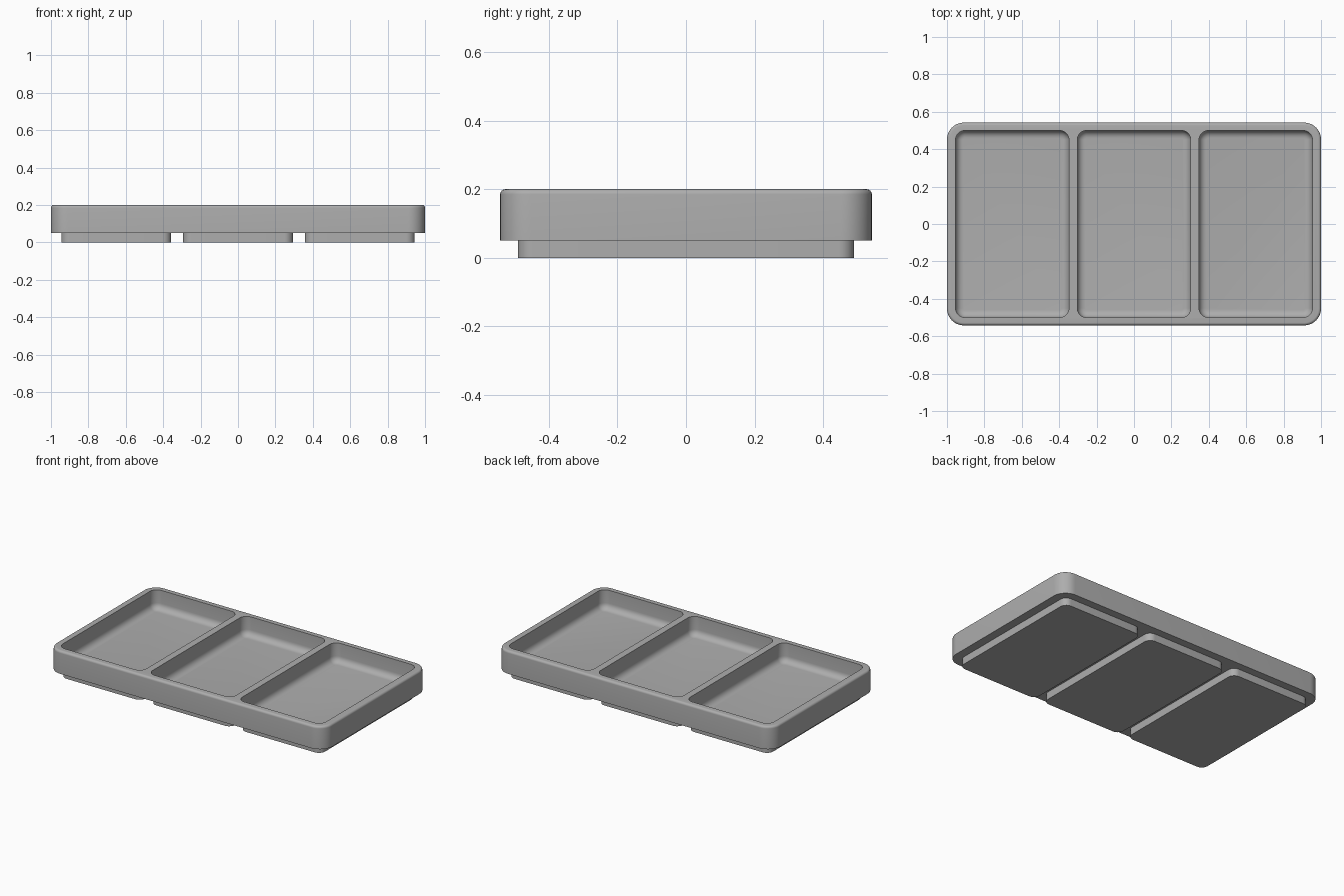
import bpy, bmesh, math

if "Cube" in bpy.data.objects:
    bpy.data.objects.remove(bpy.data.objects["Cube"])

grey = bpy.data.materials.new("grey plastic")
grey.diffuse_color = (0.42, 0.42, 0.42, 1)
grey.use_nodes = True
grey.node_tree.nodes["Principled BSDF"].inputs["Base Color"].default_value = grey.diffuse_color

HALF_X, HALF_Y = 1.0, 0.542
PITCH = 0.651                      # spacing of the three compartments


def ring(bm, cx, hx, hy, r, z, n=10):
    """Rounded rectangle of vertices, counter-clockwise."""
    verts = []
    for k, (sx, sy) in enumerate([(1, 1), (-1, 1), (-1, -1), (1, -1)]):
        for i in range(n + 1):
            a = math.pi / 2 * (k + i / n)
            verts.append(bm.verts.new((cx + sx * (hx - r) + r * math.cos(a),
                                       sy * (hy - r) + r * math.sin(a), z)))
    return verts


def rounded_block(name, cx, hx, hy, r, levels):
    """Closed block lofted through (inset, z) levels, bottom to top."""
    bm = bmesh.new()
    rings = [ring(bm, cx, hx - d, hy - d, r - d, z) for d, z in levels]
    for lo, hi in zip(rings, rings[1:]):
        for i in range(len(lo)):
            j = (i + 1) % len(lo)
            bm.faces.new((lo[i], lo[j], hi[j], hi[i]))
    bm.faces.new(rings[0][::-1])
    bm.faces.new(rings[-1])
    mesh = bpy.data.meshes.new(name)
    bm.to_mesh(mesh)
    bm.free()
    mesh.materials.append(grey)
    ob = bpy.data.objects.new(name, mesh)
    bpy.context.collection.objects.link(ob)
    return ob


def fillet(r, z, top, n=6):
    """Quarter-round levels at a top (or bottom) edge of height z."""
    out = []
    for i in range(n + 1):
        a = math.pi / 2 * i / n
        if top:
            out.append((r * (1 - math.cos(a)), z - r + r * math.sin(a)))
        else:
            out.append((r * (1 - math.sin(a)), z + r * (1 - math.cos(a))))
    return out


def combine(target, other, operation):
    mod = target.modifiers.new(operation.lower(), 'BOOLEAN')
    mod.operation, mod.solver, mod.object = operation, 'EXACT', other
    bpy.context.view_layer.objects.active = target
    bpy.ops.object.modifier_apply(modifier=mod.name)
    bpy.data.objects.remove(other)


# Tray body with rounded corners and a softened top edge
tray = rounded_block("tray", 0, HALF_X, HALF_Y, 0.09,
                     [(0, 0.05)] + fillet(0.015, 0.2, True))

for cx in (-PITCH, 0, PITCH):
    # Foot under each compartment
    foot = rounded_block("foot", cx, 0.293, 0.49, 0.045, [(0, 0), (0, 0.06)])
    combine(tray, foot, 'UNION')
    # Compartment with a rounded floor edge
    pocket = rounded_block("compartment_cutter", cx, 0.303, 0.5, 0.05,
                           fillet(0.04, 0.075, False) + [(0, 0.3)])
    combine(tray, pocket, 'DIFFERENCE')

# Smooth the rounds, keep the rims crisp
bpy.ops.object.select_all(action='DESELECT')
tray.select_set(True)
bpy.context.view_layer.objects.active = tray
bpy.ops.object.shade_smooth_by_angle(angle=math.radians(30))
